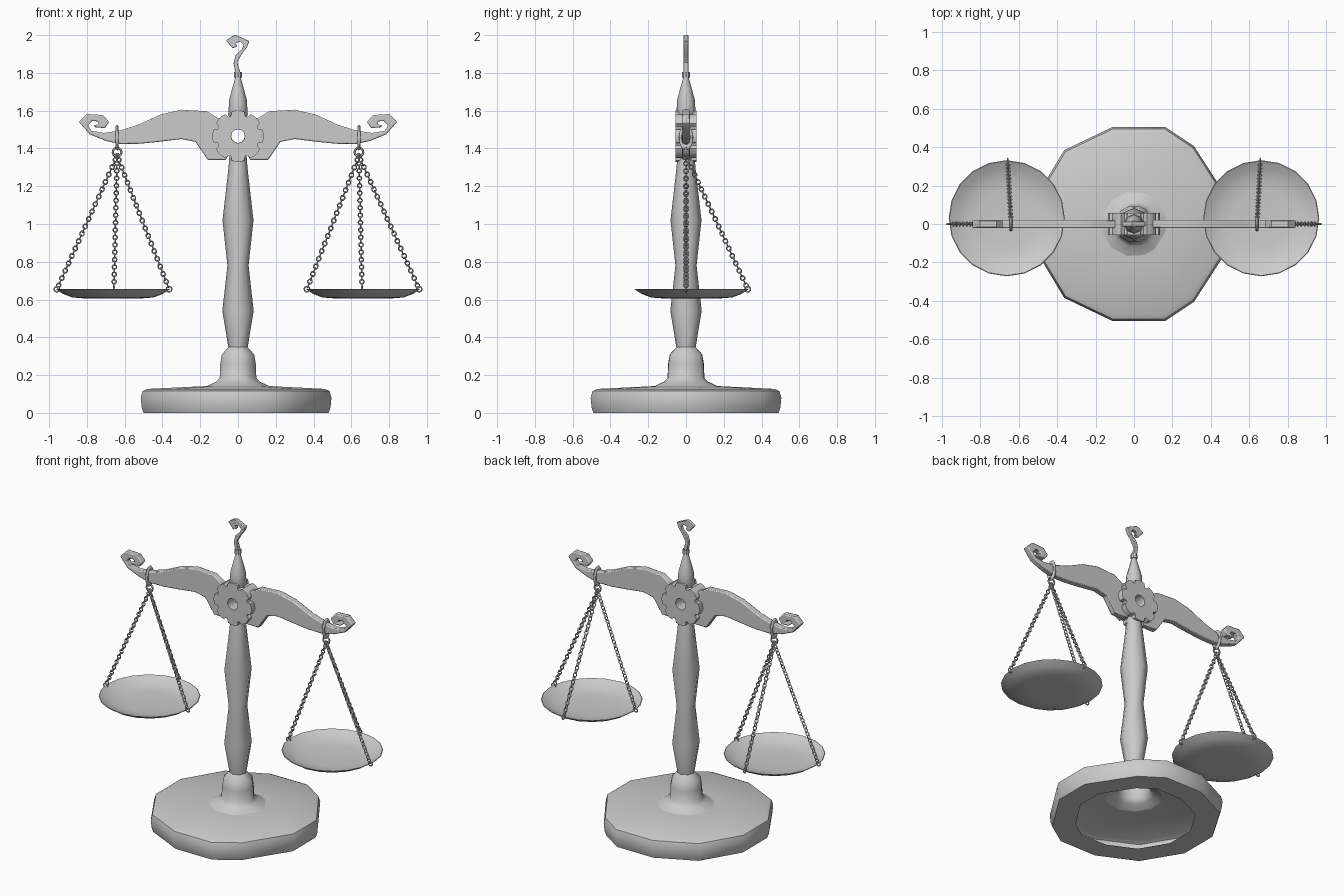
import bpy, bmesh, math
from mathutils import Vector, Matrix

if "Cube" in bpy.data.objects:
    bpy.data.objects.remove(bpy.data.objects["Cube"])


def finish(name, bm, angle=35, recalc=True):
    if recalc:
        bmesh.ops.recalc_face_normals(bm, faces=bm.faces)
    me = bpy.data.meshes.new(name)
    bm.to_mesh(me)
    bm.free()
    ob = bpy.data.objects.new(name, me)
    bpy.context.collection.objects.link(ob)
    bpy.ops.object.select_all(action='DESELECT')
    ob.select_set(True)
    bpy.context.view_layer.objects.active = ob
    bpy.ops.object.shade_smooth_by_angle(angle=math.radians(angle))
    return ob


def loft(name, rings, caps=(False, False), angle=35):
    bm = bmesh.new()
    rows = [[bm.verts.new(p) for p in r] for r in rings]
    n = len(rows[0])
    for a, b in zip(rows, rows[1:]):
        for i in range(n):
            bm.faces.new((a[i], a[(i + 1) % n], b[(i + 1) % n], b[i]))
    if caps[0]:
        bm.faces.new(rows[0])
    if caps[1]:
        bm.faces.new(rows[-1])
    return finish(name, bm, angle)


def circle(r, z, n, cx=0, cy=0, a0=0):
    return [(cx + r * math.cos(a0 + 2 * math.pi * i / n),
             cy + r * math.sin(a0 + 2 * math.pi * i / n), z) for i in range(n)]


def slab(name, pts, half, bevel=0.0, s=1):
    """Flat outline in the x-z plane, given thickness in y."""
    bm = bmesh.new()
    f = bm.faces.new([bm.verts.new((s * x, -half, z)) for x, z in pts])
    ext = bmesh.ops.extrude_face_region(bm, geom=[f])
    vs = [v for v in ext['geom'] if isinstance(v, bmesh.types.BMVert)]
    bmesh.ops.translate(bm, verts=vs, vec=(0, 2 * half, 0))
    ob = finish(name, bm)
    if bevel:
        m = ob.modifiers.new("soft_edge", 'BEVEL')
        m.width, m.segments, m.angle_limit = bevel, 2, math.radians(60)
    return ob


def add_torus(bm, mat, R, r, n=10, k=5, stretch=1.0):
    """Torus around local z, stretched along local x."""
    g = []
    for i in range(n):
        a = 2 * math.pi * i / n
        row = []
        for j in range(k):
            b = 2 * math.pi * j / k
            d = R + r * math.cos(b)
            row.append(bm.verts.new(mat @ Vector((d * math.cos(a) * stretch, d * math.sin(a), r * math.sin(b)))))
        g.append(row)
    for i in range(n):
        for j in range(k):
            p, q = g[i], g[(i + 1) % n]
            bm.faces.new((p[j], q[j], q[(j + 1) % k], p[(j + 1) % k]))


# Base: irregular twelve-sided shell, open underneath, flaring into the foot
poly = [(.49, .12), (.31, .40), (.16, .5), (-.11, .5), (-.36, .38), (-.51, .13)]
poly += [(x, -y) for x, y in reversed(poly)]
ang = [math.atan2(y, x) for x, y in poly]


def pring(s, z):
    return [(x * s, y * s, z) for x, y in poly]


def cring(r, z):
    return [(r * math.cos(a), r * math.sin(a), z) for a in ang]


loft("base", [pring(.7, .0), pring(.98, 0), pring(1.0, .03), pring(1.01, .08), pring(.99, .115),
              pring(.94, .127), cring(.17, .142)], angle=40)
loft("foot", [cring(.17, .142), cring(.12, .165), cring(.1, .185), cring(.097, .26), cring(.088, .31),
              cring(.05, .35)], angle=50)

# Column and finial
N = 8
loft("column", [circle(r, z, N) for r, z in
                [(.05, .34), (.083, .54), (.056, .78), (.082, 1.02), (.05, 1.30), (.045, 1.37)]],
     (False, True), 50)
loft("finial", [circle(r, z, N) for r, z in
                [(.04, 1.55), (.052, 1.58), (.046, 1.66), (.03, 1.72), (.013, 1.78)]], (True, True), 50)
loft("finial_collar", [circle(r, z, N) for r, z in [(.02, 1.775), (.02, 1.805)]], (True, True))
slab("top_hook", [(-.013, 1.80), (-.024, 1.85), (-.012, 1.895), (.02, 1.925), (.03, 1.948), (.012, 1.965),
                  (-.014, 1.958), (-.004, 1.94), (-.028, 1.93), (-.064, 1.972), (-.03, 1.995), (-.01, 2.0),
                  (.06, 1.968), (.05, 1.94), (.02, 1.9), (-.004, 1.855), (.013, 1.80)], .012, .003)

# Gear with a through hole
CZ, HR = 1.465, .036
prof = []
for t in range(8):
    for d, r in [(-15, .133), (-5, .137), (5, .137), (15, .133), (19, .113), (26, .113)]:
        a = math.radians(t * 45 + d)
        prof.append((r * math.cos(a), r * math.sin(a), a))
outer = lambda y: [(x, y, CZ + z) for x, z, a in prof]
inner = lambda y: [(HR * math.cos(a), y, CZ + HR * math.sin(a)) for x, z, a in prof]
G = .056
loft("gear", [inner(-G), outer(-G), outer(G), inner(G), inner(-G)], angle=30)

# Beam arms with scroll ends, hangers, chains and pans, mirrored left and right
arm = [(.065, 1.34), (.16, 1.34), (.225, 1.435), (.3, 1.45), (.42, 1.435), (.52, 1.425), (.62, 1.423),
       (.70, 1.44), (.785, 1.475), (.842, 1.54), (.80, 1.582), (.715, 1.577), (.682, 1.54), (.705, 1.508),
       (.76, 1.512), (.762, 1.524), (.735, 1.527), (.742, 1.543), (.772, 1.546), (.795, 1.52),
       (.775, 1.493), (.71, 1.482), (.625, 1.495), (.53, 1.525), (.41, 1.58), (.30, 1.605), (.165, 1.597),
       (.105, 1.56), (0, 1.56)]
arm += [(HR * math.cos(math.radians(a)), CZ + HR * math.sin(math.radians(a))) for a in range(90, -91, -30)]
arm += [(0, 1.365), (.05, 1.365)]

PX, PY, PZ, PR = .662, .03, .655, .302
for s, side in [(1, "right"), (-1, "left")]:
    slab(side + "_arm", arm, .021, .008, s)

    # Hanger loop over the beam and small ring below it
    bm = bmesh.new()
    loop = Matrix.Translation((s * .64, 0, 1.457)) @ Matrix.Rotation(math.pi / 2, 4, 'Y')
    add_torus(bm, loop, .03, .009, 16, 6, 1.75)
    ring = Matrix.Translation((s * .64, 0, 1.38)) @ Matrix.Rotation(math.pi / 2, 4, 'X')
    add_torus(bm, ring, .023, .006, 12, 6)
    finish(side + "_hanger", bm, 60)

    # Three chains of alternating links, ending in rim rings
    bm = bmesh.new()
    top = Vector((s * .64, 0, 1.36))
    for e in [(s * PX - PR + .005, 0, PZ), (s * PX + PR - .005, 0, PZ), (s * (PX - .005), PY + PR - .005, PZ)]:
        end = Vector(e)
        d = (end - top).normalized()
        side_v = d.cross(Vector((0, 1, 0))).normalized()
        if abs(e[1]) > .1:
            side_v = d.cross(Vector((1, 0, 0))).normalized()
        nv = d.cross(side_v)
        count = round((end - top).length / .0215)
        for i in range(count):
            p = top.lerp(end, i / count)
            y, z = (side_v, nv) if i % 2 else (nv, -side_v)
            m = Matrix((d, y, z)).transposed().to_4x4()
            m.translation = p
            add_torus(bm, m, .0115, .0038, 8, 4, 1.15)
        m = Matrix((d, side_v, nv)).transposed().to_4x4()
        m.translation = end
        add_torus(bm, m, .014, .0045, 10, 5)
    finish(side + "_chains", bm, 60)

    # Shallow dish with a thin wall
    dish = [(.03, .605), (.15, .606), (.215, .611), (.265, .63), (PR, PZ), (PR - .004, PZ + .002),
            (.262, .637), (.21, .619), (.15, .613), (.03, .611)]
    loft(side + "_pan", [circle(r, z, 20, s * PX, PY) for r, z in dish], (True, True), 50)
